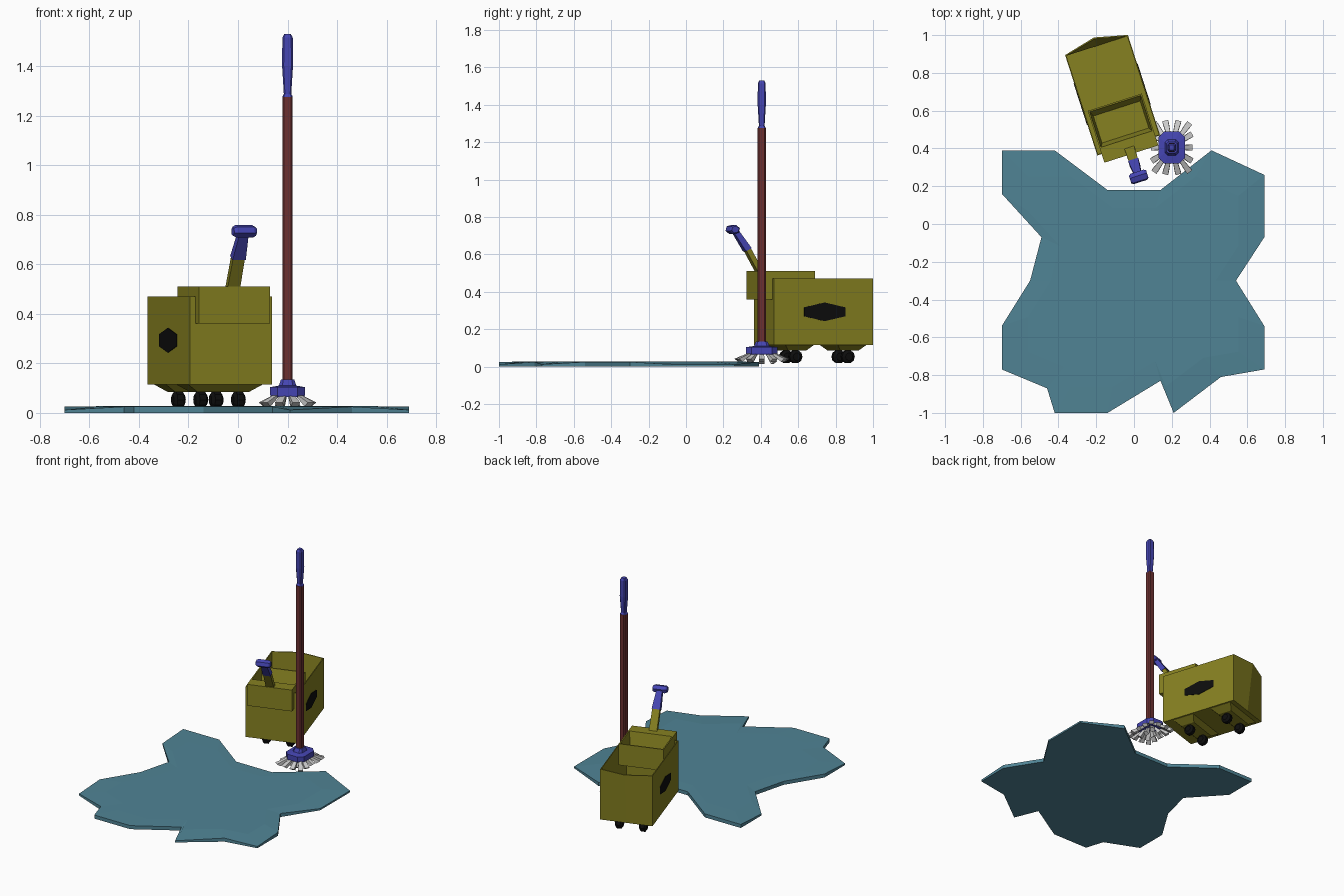
import bpy, bmesh, math
from mathutils import Matrix, Vector

if "Cube" in bpy.data.objects:
    bpy.data.objects.remove(bpy.data.objects["Cube"])


def material(name, rgb):
    m = bpy.data.materials.new(name)
    m.diffuse_color = (*rgb, 1)
    m.use_nodes = True
    m.node_tree.nodes["Principled BSDF"].inputs["Base Color"].default_value = m.diffuse_color
    return m


OLIVE = material("olive_plastic", (0.24, 0.22, 0.015))
BLUE = material("blue_plastic", (0.06, 0.06, 0.45))
MAROON = material("maroon_wood", (0.15, 0.03, 0.03))
WATER = material("water", (0.08, 0.23, 0.30))
BLACK = material("black_rubber", (0.004, 0.004, 0.004))

BUCKET = Matrix.Rotation(math.radians(17.8), 4, 'Z')   # bucket's own axes
MOP = Matrix.Translation((0.2, 0.405, 0))


def loft(name, rings, mat=None, M=Matrix(), caps=(True, True)):
    """Skin a list of equal-length point rings."""
    bm = bmesh.new()
    vs = [[bm.verts.new(p) for p in r] for r in rings]
    n = len(vs[0])
    for a, b in zip(vs, vs[1:]):
        for i in range(n):
            j = (i + 1) % n
            bm.faces.new((a[i], a[j], b[j], b[i]))
    if caps[0]:
        bm.faces.new(vs[0][::-1])
    if caps[1]:
        bm.faces.new(vs[-1])
    bmesh.ops.recalc_face_normals(bm, faces=bm.faces)
    me = bpy.data.meshes.new(name)
    bm.to_mesh(me)
    bm.free()
    ob = bpy.data.objects.new(name, me)
    bpy.context.collection.objects.link(ob)
    if mat:
        me.materials.append(mat)
    ob.matrix_world = M
    return ob


def rect(x0, x1, y0, y1, z):
    return [(x0, y0, z), (x1, y0, z), (x1, y1, z), (x0, y1, z)]


def octa(hx, hy, c, z):
    """Rectangle with cut corners."""
    return [(-hx + c, -hy, z), (hx - c, -hy, z), (hx, -hy + c, z), (hx, hy - c, z),
            (hx - c, hy, z), (-hx + c, hy, z), (-hx, hy - c, z), (-hx, -hy + c, z)]


# Puddle
outline = [(-.70, .39), (-.42, .39), (-.14, .18), (.14, .18), (.41, .39), (.69, .26),
           (.69, -.07), (.54, -.30), (.69, -.54), (.69, -.77), (.46, -.81), (.21, -1),
           (.14, -.83), (-.14, -1), (-.42, -1), (-.46, -.87), (-.70, -.77),
           (-.70, -.54), (-.55, -.30), (-.49, -.07), (-.70, .16)]
low = {5, 6, 9, 11, 16, 20}
loft("puddle", [
    [(x, y, 0) for x, y in outline],
    [(x, y, .012 if i in low else .025) for i, (x, y) in enumerate(outline)],
    [(x * .8, -.3 + (y + .3) * .8, .027) for x, y in outline]], WATER)

# Bucket: straight back at the floor, pouring spout at the rim
L, R, F, B = -.074, .275, .405, .963


def bucket_ring(z, spout):
    return [(L, F, z), (R, F, z), (R, B, z), (.1, B + spout, z), (L, B, z)]


bucket = loft("bucket", [bucket_ring(.115, 0), bucket_ring(.47, .042)], OLIVE, BUCKET, (True, False))
wall = bucket.modifiers.new("wall", 'SOLIDIFY')
wall.thickness = .008
wall.offset = -1

# Wringer hopper with thick front rim
loft("wringer", [rect(-.05, .25, .357, .645, .36), rect(-.05, .25, .357, .645, .51),
                 rect(-.042, .242, .44, .637, .51), rect(-.03, .23, .46, .61, .41)],
     OLIVE, BUCKET)

# Emblem-free hexagon panels on both sides
for side, x0, x1 in (("left", L - .003, L), ("right", R, R + .003)):
    hexa = [(-.115, -.024), (0, -.05), (.115, -.024), (.115, .024), (0, .05), (-.115, .024)]
    loft(side + "_panel", [[(x, .69 + a, .293 + b) for a, b in hexa] for x in (x0, x1)],
         BLACK, BUCKET)

# Axle blocks and wheels
for end, v in (("front", .556), ("rear", .85)):
    loft(end + "_axle_block", [rect(-.01, .21, v - .05, v + .05, .085),
                               rect(-.06, .26, v - .08, v + .08, .116)], OLIVE, BUCKET)
    for side, u in (("left", .02), ("right", .18)):
        rings = []
        for dx, r in ((-.025, .02), (-.014, .036), (.014, .036), (.025, .02)):
            rings.append([(u + dx, v + r * math.cos(k * math.tau / 10),
                           .053 + r * math.sin(k * math.tau / 10)) for k in range(10)])
        loft(f"{end}_{side}_wheel", rings, BLACK, BUCKET)


# Wringer lever
def lever_ring(v, z, hw, t):
    n = Vector((0, .88, .47)) * t          # across the sloping stick
    c = Vector((.1, v, z))
    w = Vector((hw, 0, 0))
    return [c - w - n, c + w - n, c + w + n, c - w + n]


loft("lever_arm", [lever_ring(.395, .48, .027, .014), lever_ring(.31, .63, .025, .014)], OLIVE, BUCKET)
loft("lever_sleeve", [lever_ring(.312, .625, .028, .018), lever_ring(.24, .73, .019, .014)], BLUE, BUCKET)
rings = []
for dx, r in ((-.048, .022), (-.036, .03), (.036, .03), (.048, .022)):
    rings.append([(.1 + dx, .23 + r * math.cos(k * math.tau / 6 + .3),
                   .733 + .85 * r * math.sin(k * math.tau / 6 + .3)) for k in range(6)])
loft("lever_knob", rings, BLUE, BUCKET)

# Mop pole, grip and head
loft("mop_pole", [octa(.021, .023, .007, z) for z in (.11, 1.275)], MAROON, MOP)
loft("mop_grip", [octa(h, h, h * .3, z) for h, z in
                  ((.021, 1.27), (.021, 1.277), (.015, 1.287), (.022, 1.40), (.021, 1.515), (.013, 1.53))],
     BLUE, MOP)
loft("mop_head", [octa(.068, .083, .03, .065), octa(.07, .084, .03, .072), octa(.07, .084, .03, .104),
                  octa(.035, .042, .014, .11), octa(.027, .03, .01, .135)], BLUE, MOP)

# Mop strands fanning out from under the head
for i in range(4):
    for j in range(5):
        a, b = (i - 1.5) / 1.5, (j - 2) / 2
        edge = max(abs(a), abs(b))
        bottom = .022 + .012 * (edge == 1)
        if abs(a) == 1 and abs(b) == 1:
            tx, ty = .9, .92               # pull corners in a little
        else:
            tx = ty = 1
        x0, y0, x1, y1 = .04 * a, .056 * b, .098 * a * tx, .132 * b * ty
        h0, h1 = .010, .016
        out = Vector((x1 - x0, y1 - y0)).normalized() if edge else Vector((1, 0))
        side = Vector((-out.y, out.x))

        def end(x, y, h, z, t, tilt):
            c = Vector((x, y))
            pts = ((-1, -1), (1, -1), (1, 1), (-1, 1))
            return [(*(c + side * h * s + out * t * o), z + tilt * o) for s, o in pts]

        loft(f"mop_strand_{i}_{j}", [end(x1, y1, h1, bottom, .011, .008),
                                     end(x0, y0, h0, .075, .008, 0)], None, MOP)
